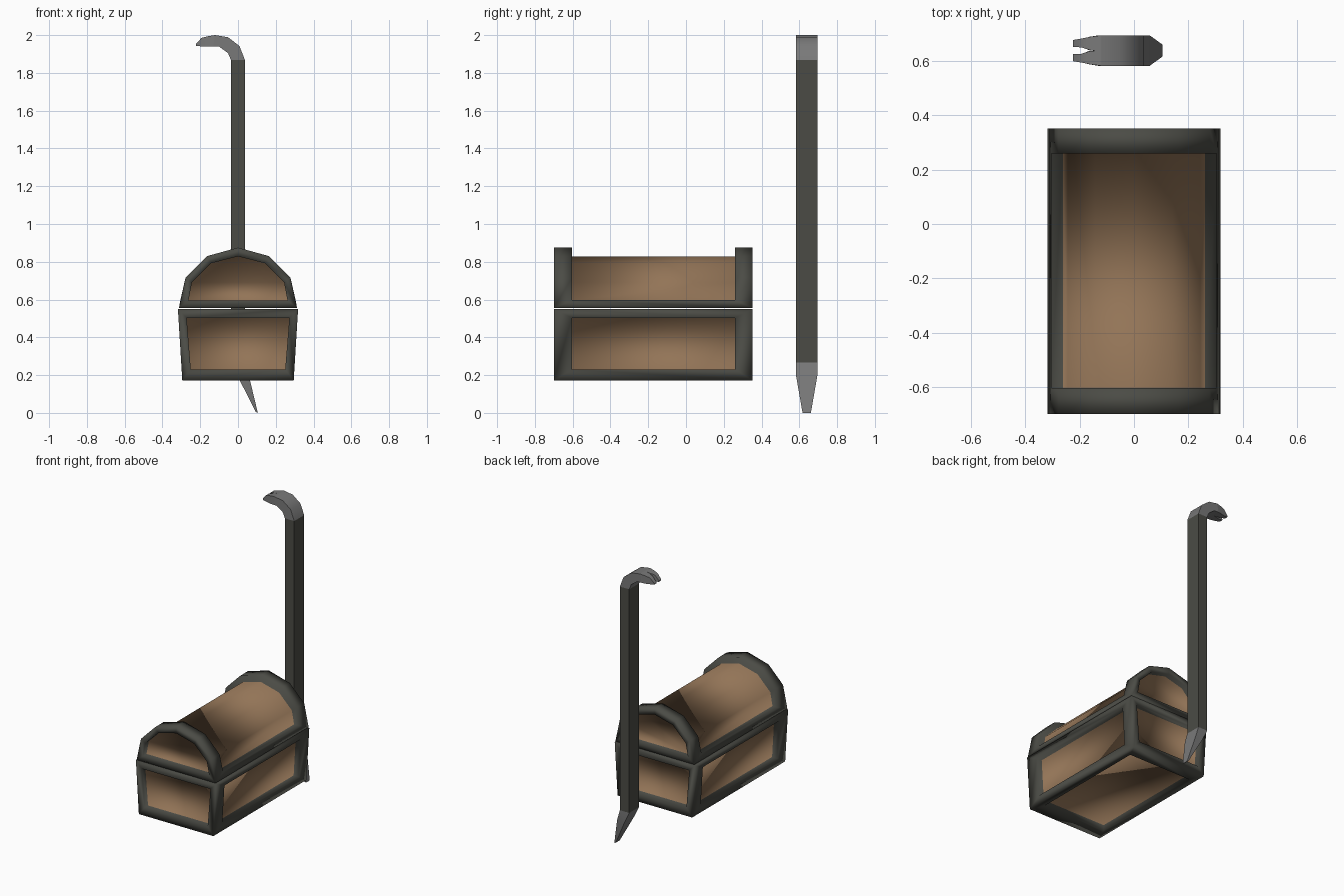
import bpy, bmesh, math
from mathutils import Vector

if "Cube" in bpy.data.objects:
    bpy.data.objects.remove(bpy.data.objects["Cube"])


def mat(name, col):
    m = bpy.data.materials.new(name)
    m.diffuse_color = (*col, 1)
    m.use_nodes = True
    m.node_tree.nodes["Principled BSDF"].inputs["Base Color"].default_value = m.diffuse_color
    return m


DARK = mat("dark_iron", (0.07, 0.071, 0.06))
WOOD = mat("brown_wood", (0.29, 0.175, 0.095))
STEEL = mat("grey_steel", (0.19, 0.19, 0.19))

Y0, Y1 = -0.70, 0.352      # chest ends
P0, P1 = -0.604, 0.26      # panel ends along the sides
YM = (Y0 + Y1) / 2
SINK = 0.04                # panel depth


def finish(bm, name, mats, angle=None):
    bmesh.ops.recalc_face_normals(bm, faces=bm.faces[:])
    me = bpy.data.meshes.new(name)
    bm.to_mesh(me)
    bm.free()
    for m in mats:
        me.materials.append(m)
    ob = bpy.data.objects.new(name, me)
    bpy.context.collection.objects.link(ob)
    for p in me.polygons:
        p.use_smooth = True
    if angle:
        me.set_sharp_from_angle(angle=math.radians(angle))
    return ob


def prism(bm, profile):
    """Extrude an (x, z) outline along y; returns end faces and outline faces."""
    a = [bm.verts.new((x, Y0, z)) for x, z in profile]
    b = [bm.verts.new((x, Y1, z)) for x, z in profile]
    n = len(profile)
    ends = [bm.faces.new(a), bm.faces.new(b)]
    sides = [bm.faces.new((a[i], a[(i + 1) % n], b[(i + 1) % n], b[i])) for i in range(n)]
    return ends, sides


def step(bm, faces, move):
    """Extrude a face region and move its new corners with a rule."""
    res = bmesh.ops.extrude_face_region(bm, geom=faces)["geom"]
    old = [f for f in faces if f.is_valid]
    if old:
        bmesh.ops.delete(bm, geom=old, context='FACES')
    for v in res:
        if isinstance(v, bmesh.types.BMVert):
            v.co = Vector(move(v.co))
    return [f for f in res if isinstance(f, bmesh.types.BMFace)]


def panel(bm, faces, ring, sunk):
    inner = step(bm, step(bm, faces, ring), sunk)
    for f in inner:
        f.material_index = 1


def sgn(v):
    return 1 if v > 0 else -1


def panel_y(c):
    return P0 if c.y < YM else P1


def sink_y(c):
    return (c.x, c.y - SINK * sgn(c.y - YM), c.z)


# chest base: tapered box with sunken wooden panels
bm = bmesh.new()
ends, sides = prism(bm, [(-0.295, 0.172), (0.295, 0.172), (0.318, 0.55), (-0.318, 0.55)])


def base_z(c):
    return 0.503 if c.z > 0.36 else 0.23


for f in ends:
    panel(bm, [f],
          lambda c: (sgn(c.x) * (0.272 if c.z > 0.36 else 0.25), c.y, base_z(c)), sink_y)
for f in (sides[1], sides[3]):
    panel(bm, [f],
          lambda c: (sgn(c.x) * (0.295 + (base_z(c) - 0.172) * 0.061), panel_y(c), base_z(c)),
          lambda c: (c.x - SINK * sgn(c.x), c.y, c.z))
panel(bm, [sides[0]], lambda c: (sgn(c.x) * 0.25, panel_y(c), c.z),
      lambda c: (c.x, c.y, c.z + SINK))
finish(bm, "chest_base", [DARK, WOOD])

# chest lid: faceted arch with sunken wooden panels
half_out = [(0.3125, 0.555), (0.278, 0.715), (0.164, 0.83)]
half_in = [(0.262, 0.596), (0.244, 0.691), (0.143, 0.792)]


def arch(half, top):
    return half + [(0, top)] + [(-x, z) for x, z in reversed(half)]


OUT, INN = arch(half_out, 0.875), arch(half_in, 0.829)


def inner_xz(c):
    i = min(range(len(OUT)), key=lambda k: math.hypot(c.x - OUT[k][0], c.z - OUT[k][1]))
    return INN[i]


def to_inner(c):
    x, z = inner_xz(c)
    return (x, c.y, z)


def lid_ring(c):
    low = c.z < 0.58
    return (sgn(c.x) * 0.305 if low else c.x, panel_y(c), 0.597 if low else c.z)


bm = bmesh.new()
ends, sides = prism(bm, OUT)
for f in ends:
    panel(bm, [f], to_inner, sink_y)
panel(bm, sides[:-1], lid_ring, to_inner)
finish(bm, "chest_lid", [DARK, WOOD])

# crowbar: lofted sections given as (outer xz, inner xz, y near, y far)
YC, W = 0.639, 0.056


def loft(name, rings, m, side=1):
    bm = bmesh.new()
    loops = []
    for (ox, oz), (ix, iz), a, b in rings:
        a, b = YC + side * a, YC + side * b
        loops.append([bm.verts.new(p) for p in
                      ((ox, a, oz), (ox, b, oz), (ix, b, iz), (ix, a, iz))])
    for r, s in zip(loops, loops[1:]):
        for i in range(4):
            j = (i + 1) % 4
            bm.faces.new((r[i], r[j], s[j], s[i]))
    bm.faces.new(loops[0])
    bm.faces.new(loops[-1])
    return finish(bm, name, [m], 40)


loft("crowbar_shaft", [((0.037, 0.267), (-0.037, 0.267), -W, W),
                       ((0.037, 1.867), (-0.037, 1.867), -W, W)], DARK)
loft("crowbar_chisel", [((0.037, 0.267), (-0.037, 0.267), -W, W),
                        ((0.058, 0.195), (-0.002, 0.195), -W, W),
                        ((0.105, 0.0), (0.093, 0.006), -0.022, 0.022)], STEEL)
loft("crowbar_neck", [((0.037, 1.867), (-0.037, 1.867), -W, W),
                      ((0.008, 1.942), (-0.053, 1.905), -W, W),
                      ((-0.053, 1.989), (-0.1, 1.939), -W, W),
                      ((-0.122, 2.0), (-0.132, 1.94), -W, W)], STEEL)
# two claw prongs with a notch between them
for side, label in ((-1, "front"), (1, "back")):
    loft("crowbar_prong_" + label, [((-0.122, 2.0), (-0.132, 1.94), 0, W),
                                    ((-0.16, 1.994), (-0.163, 1.939), 0.001, 0.051),
                                    ((-0.194, 1.985), (-0.19, 1.94), 0.012, 0.044),
                                    ((-0.224, 1.951), (-0.222, 1.943), 0.013, 0.039)],
         STEEL, side)
